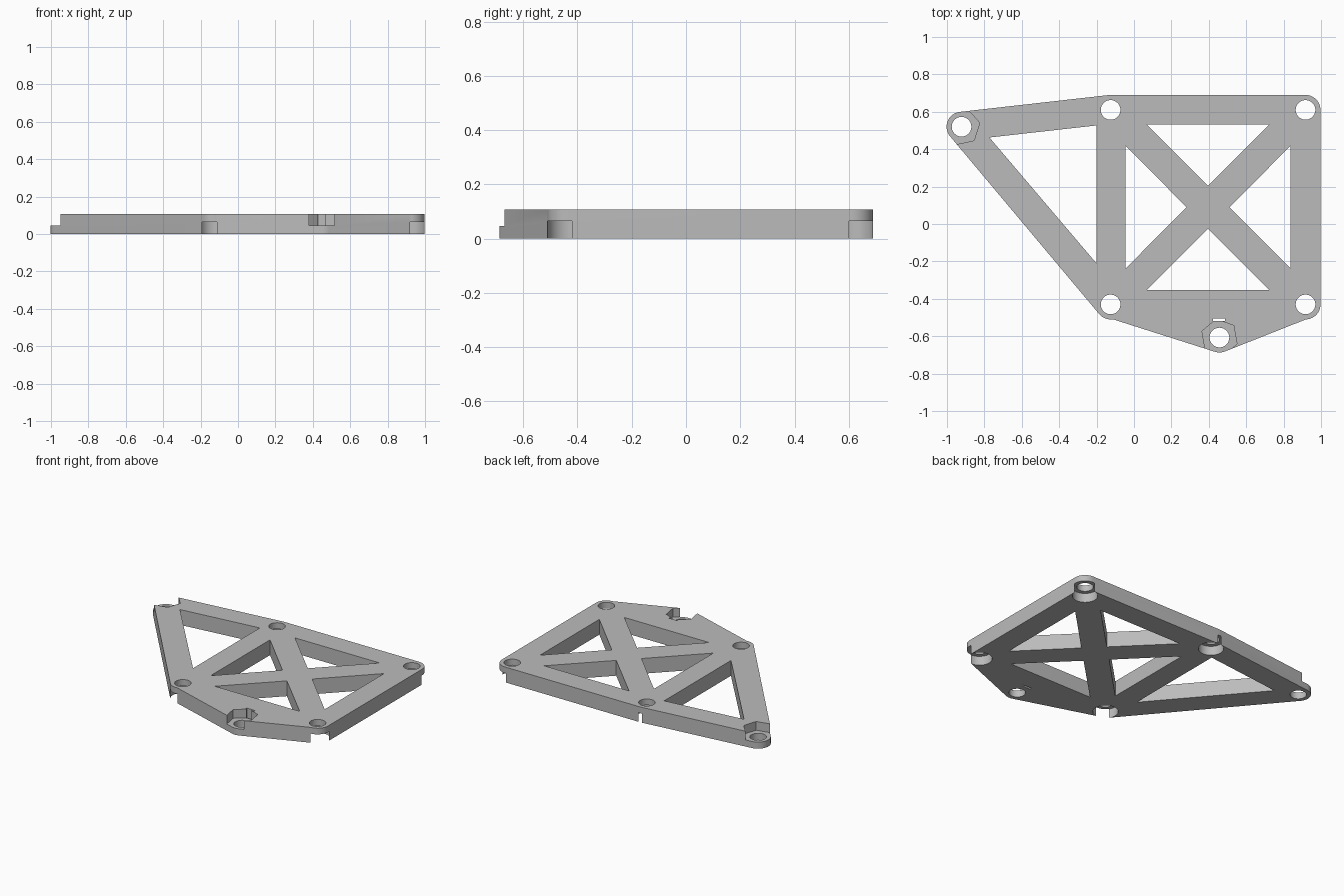
import bpy
import bmesh
from math import radians, cos, sin, ceil

if "Cube" in bpy.data.objects:
    bpy.data.objects.remove(bpy.data.objects["Cube"], do_unlink=True)

THICK = 0.107      # plate thickness
ROUND = 0.08       # corner radius
HOLE = 0.0525      # screw hole radius
BORE_TOP = 0.064   # depth of the underside bores
NUT_FLOOR = 0.046  # floor of the nut pockets

# Screw positions
L, R, F, B = -0.125, 0.917, -0.43, 0.61
WING = (-0.922, 0.52)
NOSE = (0.457, -0.607)
CORNERS = [(x, y) for x in (L, R) for y in (F, B)]

grey = bpy.data.materials.new("plate_grey")
grey.use_nodes = True
grey.diffuse_color = (0.5, 0.5, 0.5, 1)
grey.node_tree.nodes["Principled BSDF"].inputs["Base Color"].default_value = (0.5, 0.5, 0.5, 1)


def arc(centre, radius, start, end, step=5):
    """Points on an arc, angles in degrees."""
    n = max(1, ceil((end - start) / step))
    angles = [radians(start + (end - start) * i / n) for i in range(n + 1)]
    return [(centre[0] + radius * cos(a), centre[1] + radius * sin(a)) for a in angles]


def polygon(centre, radius, sides, turn=0):
    return arc(centre, radius, turn, turn + 360, 360 / sides)[:-1]


def add_prism(bm, points, z0, z1):
    """Extrude a flat outline between two heights."""
    face = bm.faces.new([bm.verts.new((x, y, z0)) for x, y in points])
    top = bmesh.ops.extrude_face_region(bm, geom=[face])["geom"]
    verts = [v for v in top if isinstance(v, bmesh.types.BMVert)]
    bmesh.ops.translate(bm, verts=verts, vec=(0, 0, z1 - z0))


def make_object(name, prisms):
    bm = bmesh.new()
    for prism in prisms:
        add_prism(bm, *prism)
    bmesh.ops.recalc_face_normals(bm, faces=bm.faces)
    mesh = bpy.data.meshes.new(name)
    bm.to_mesh(mesh)
    bm.free()
    obj = bpy.data.objects.new(name, mesh)
    bpy.context.collection.objects.link(obj)
    mesh.materials.append(grey)
    return obj


# Plate outline, counter-clockwise from the back corner
outline = (arc((R, B), ROUND, 0, 90) + arc((L, B), ROUND, 90, 96.5)
           + arc(WING, ROUND, 96.5, 220) + arc((L, F), ROUND, 220, 278)
           + arc(NOSE, ROUND, 253, 291.5) + arc((R, F), ROUND, 272, 360))
plate = make_object("bracket_plate", [(outline, 0, THICK)])

LOW, HIGH = -0.1, THICK + 0.1

# Triangular windows around the cross brace, and the side window
mid = (0.396, 0.09)
half_x, half_y, tip, spread = 0.441, 0.4425, 0.115, 0.328
windows = [[(-0.773, 0.4625), (-0.2, -0.211), (-0.2, 0.527)]]
for s in (-1, 1):
    windows.append([(mid[0] + s * tip, mid[1]),
                    (mid[0] + s * half_x, mid[1] - spread),
                    (mid[0] + s * half_x, mid[1] + spread)])
    windows.append([(mid[0], mid[1] + s * tip),
                    (mid[0] - spread, mid[1] + s * half_y),
                    (mid[0] + spread, mid[1] + s * half_y)])

# Narrow slot behind the nose pocket
slot = [(NOSE[0] + x, NOSE[1] + y)
        for x, y in ((-0.035, 0.088), (0.03, 0.088), (0.03, 0.102), (-0.035, 0.102))]

cuts = {
    "window_cutter": [(w, LOW, HIGH) for w in windows],
    "hole_cutter": [(polygon(c, HOLE, 48), LOW, HIGH) for c in CORNERS + [WING, NOSE]],
    "bore_cutter": [(polygon(c, ROUND + 0.0006, 64), LOW, BORE_TOP) for c in CORNERS],
    "nut_cutter": [(polygon(WING, 0.0995, 6, 12), NUT_FLOOR, HIGH),
                   (polygon(NOSE, 0.0995, 6, 40), NUT_FLOOR, HIGH)],
    "slot_cutter": [(slot, LOW, HIGH)],
}

bpy.ops.object.select_all(action="DESELECT")
bpy.context.view_layer.objects.active = plate
plate.select_set(True)
for name, prisms in cuts.items():
    cutter = make_object(name, prisms)
    cutter.hide_render = True
    mod = plate.modifiers.new(name, "BOOLEAN")
    mod.operation = "DIFFERENCE"
    mod.solver = "EXACT"
    mod.object = cutter
    bpy.ops.object.modifier_apply(modifier=mod.name)
    bpy.data.objects.remove(cutter, do_unlink=True)

bpy.ops.object.shade_smooth_by_angle(angle=radians(25))
